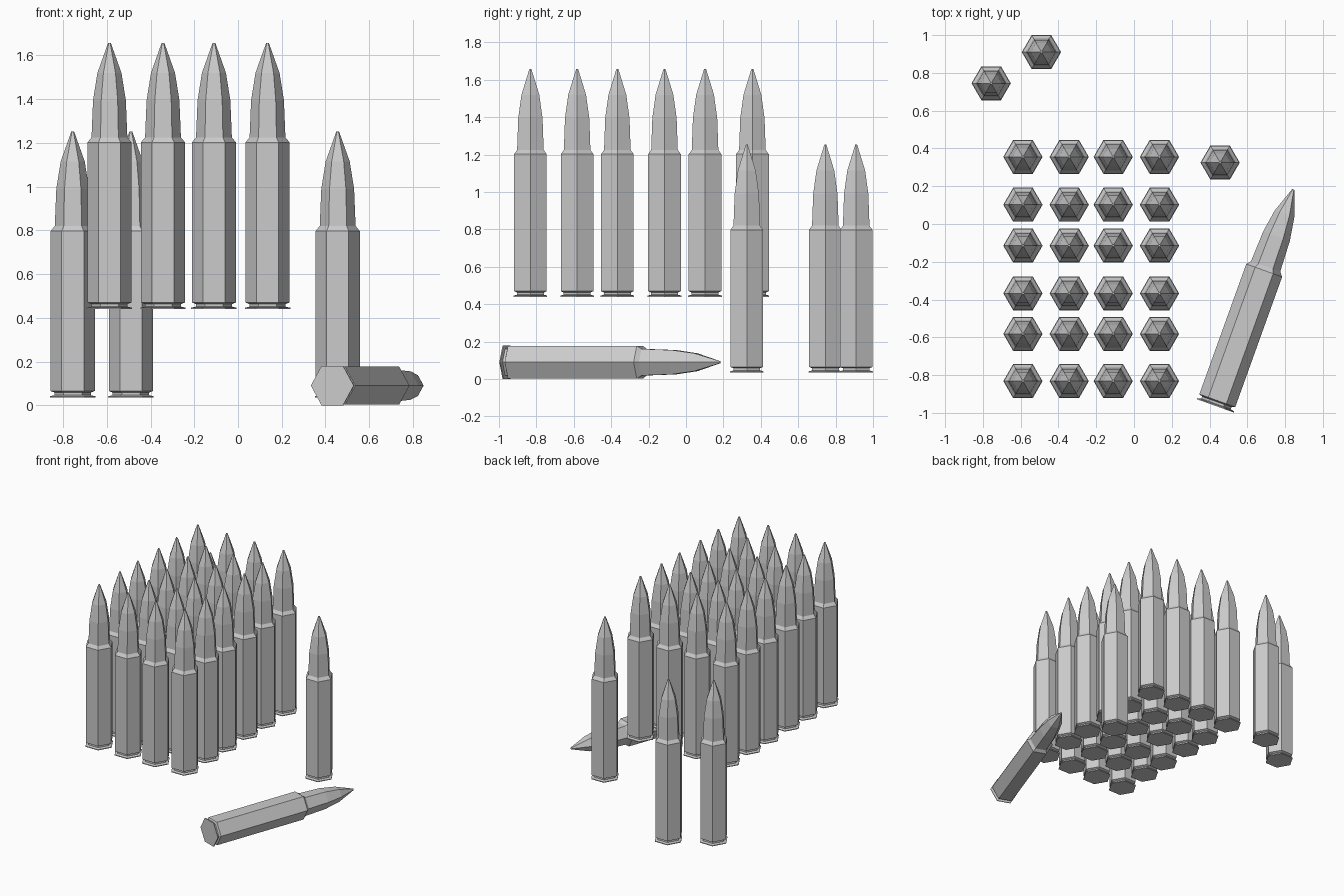
import bpy, bmesh
from math import cos, sin, pi, radians

if "Cube" in bpy.data.objects:
    bpy.data.objects.remove(bpy.data.objects["Cube"])

SIDES = 6
# (radius, height) from the extractor rim up to the bullet tip
PROFILE = [(0.104, 0.0), (0.104, 0.006), (0.083, 0.011), (0.083, 0.023),
           (0.101, 0.030), (0.101, 0.762), (0.082, 0.785), (0.075, 0.955),
           (0.055, 1.080), (0.006, 1.218)]


def lathe(name, profile):
    """Six-sided closed solid of revolution with flat faces."""
    bm = bmesh.new()
    rings = [[bm.verts.new((r * cos(2 * pi * k / SIDES), r * sin(2 * pi * k / SIDES), z))
              for k in range(SIDES)] for r, z in profile]
    for low, high in zip(rings, rings[1:]):
        for k in range(SIDES):
            n = (k + 1) % SIDES
            bm.faces.new((low[k], low[n], high[n], high[k]))
    bm.faces.new(rings[0][::-1])
    bm.faces.new(rings[-1])
    mesh = bpy.data.meshes.new(name)
    bm.to_mesh(mesh)
    bm.free()
    return mesh


mesh = lathe("cartridge", PROFILE)


def place(name, location, rotation=(0, 0, 0)):
    ob = bpy.data.objects.new(name, mesh)
    ob.location = location
    ob.rotation_euler = rotation
    bpy.context.collection.objects.link(ob)


# raised block of cartridges, four columns by six rows
for x in (-0.588, -0.343, -0.11, 0.135):
    for y in (0.355, 0.102, -0.115, -0.367, -0.582, -0.832):
        place("block_cartridge", (x, y, 0.44))

# loose standing cartridges
for x, y in ((-0.756, 0.745), (-0.49, 0.91), (0.456, 0.325)):
    place("standing_cartridge", (x, y, 0.035))

# cartridge lying on its side
place("lying_cartridge", (0.431, -0.963, 0.09), (radians(-90), 0, radians(-19.8)))
